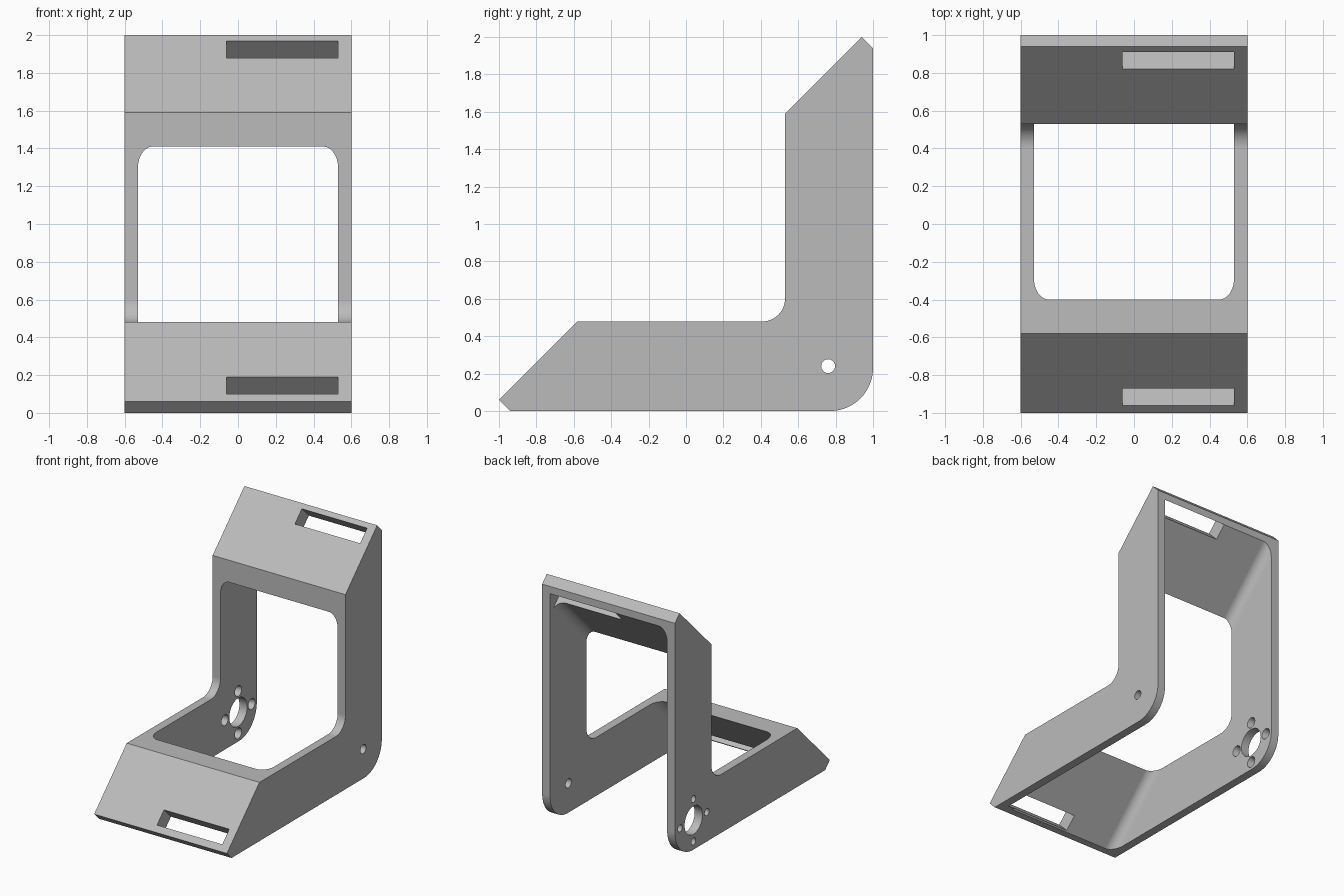
import bpy, bmesh
from math import sin, cos, radians, sqrt
from mathutils import Matrix, Vector

HALF, INNER = 0.6, 0.53          # outer and inner half widths
R2 = sqrt(2)
SLANT, POCKET = 1.06 / R2, 0.88 / R2   # distances of the sloped face and pocket floor

if "Cube" in bpy.data.objects:
    bpy.data.objects.remove(bpy.data.objects["Cube"], do_unlink=True)

grey = bpy.data.materials.new("light_grey")
grey.use_nodes = True
grey.diffuse_color = (0.5, 0.5, 0.5, 1)
grey.node_tree.nodes["Principled BSDF"].inputs["Base Color"].default_value = (0.5, 0.5, 0.5, 1)


def basis(x, y, z):
    return Matrix((x, y, z)).transposed().to_4x4()


# side frame: outline in (y, z), extruded along x
SIDE = basis(Vector((0, 1, 0)), Vector((0, 0, 1)), Vector((1, 0, 0)))
# slope frame: outline in (x, slope normal), extruded down the slope
SLOPE = basis(Vector((1, 0, 0)), Vector((0, -1, 1)) / R2, Vector((0, -1, -1)) / R2)


def arc(cx, cy, r, start, end, steps=12):
    angles = [radians(start + (end - start) * i / steps) for i in range(steps + 1)]
    return [(cx + r * cos(a), cy + r * sin(a)) for a in angles]


def loft(name, outline_a, outline_b, a, b, frame):
    """Solid between two matching outlines at depths a and b."""
    bm = bmesh.new()
    low = [bm.verts.new(frame @ Vector((x, y, a))) for x, y in outline_a]
    high = [bm.verts.new(frame @ Vector((x, y, b))) for x, y in outline_b]
    bm.faces.new(low[::-1])
    bm.faces.new(high)
    n = len(low)
    for i in range(n):
        j = (i + 1) % n
        bm.faces.new((low[i], low[j], high[j], high[i]))
    bmesh.ops.recalc_face_normals(bm, faces=bm.faces)
    mesh = bpy.data.meshes.new(name)
    bm.to_mesh(mesh)
    bm.free()
    mesh.materials.append(grey)
    obj = bpy.data.objects.new(name, mesh)
    bpy.context.collection.objects.link(obj)
    return obj


def prism(name, outline, a, b, frame):
    return loft(name, outline, outline, a, b, frame)


def circle(cy, cz, r):
    return arc(cy, cz, r, 0, 360, 32)[:-1]


# bracket body: L-shaped side profile with rounded heel and inner corner
profile = ([(-1, 0.06), (-0.94, 0)]
           + arc(0.77, 0.23, 0.23, -90, 0, 20)
           + [(1, 1.94), (0.94, 2), (0.53, 1.59)]
           + arc(0.405, 0.603, 0.125, 0, -90)
           + [(-0.58, 0.48)])
bracket = prism("bracket", profile, -HALF, HALF, SIDE)

cutters = []

# pocket: hollows the body from behind and below, with rounded long edges
r = 0.08
pocket = ([(-INNER, -1), (INNER, -1)]
          + arc(INNER - r, POCKET - r, r, 0, 90)
          + arc(r - INNER, POCKET - r, r, 90, 180))
cutters.append(prism("pocket_cutter", pocket, -3, 3, SLOPE))

# strap slots through both sloped plates
slot = [(-0.06, 0.5), (INNER, 0.5), (INNER, SLANT + 0.1), (-0.06, SLANT + 0.1)]
for name, start, end in (("lower", -0.86, -0.68), ("upper", 2.70, 2.88)):
    cutters.append(prism(name + "_slot_cutter", slot, -end / R2, -start / R2, SLOPE))

# pivot hole in one wall, motor hole with four countersunk screw holes in the other
HY, HZ = 0.76, 0.24
cutters.append(prism("pivot_cutter", circle(HY, HZ, 0.037), 0.4, 0.7, SIDE))
cutters.append(prism("motor_cutter", circle(HY, HZ, 0.115), -0.7, -0.4, SIDE))
for i in range(4):
    a = radians(90 * i)
    y, z = HY + 0.173 * cos(a), HZ + 0.173 * sin(a)
    cutters.append(loft("screw_cutter", circle(y, z, 0.026), circle(y, z, 0.046),
                        -HALF - 0.01, -INNER + 0.01, SIDE))

bpy.ops.object.select_all(action='DESELECT')
bpy.context.view_layer.objects.active = bracket
bracket.select_set(True)
for cutter in cutters:
    cutter.hide_render = True
    mod = bracket.modifiers.new("cut", 'BOOLEAN')
    mod.operation = 'DIFFERENCE'
    mod.solver = 'EXACT'
    mod.object = cutter
    bpy.ops.object.modifier_apply(modifier=mod.name)
for cutter in cutters:
    bpy.data.objects.remove(cutter, do_unlink=True)

# smooth the rounded parts, keep flat plates flat
bpy.ops.object.shade_smooth_by_angle(angle=radians(30))
weighted = bracket.modifiers.new("weighted_normals", 'WEIGHTED_NORMAL')
weighted.keep_sharp = True
